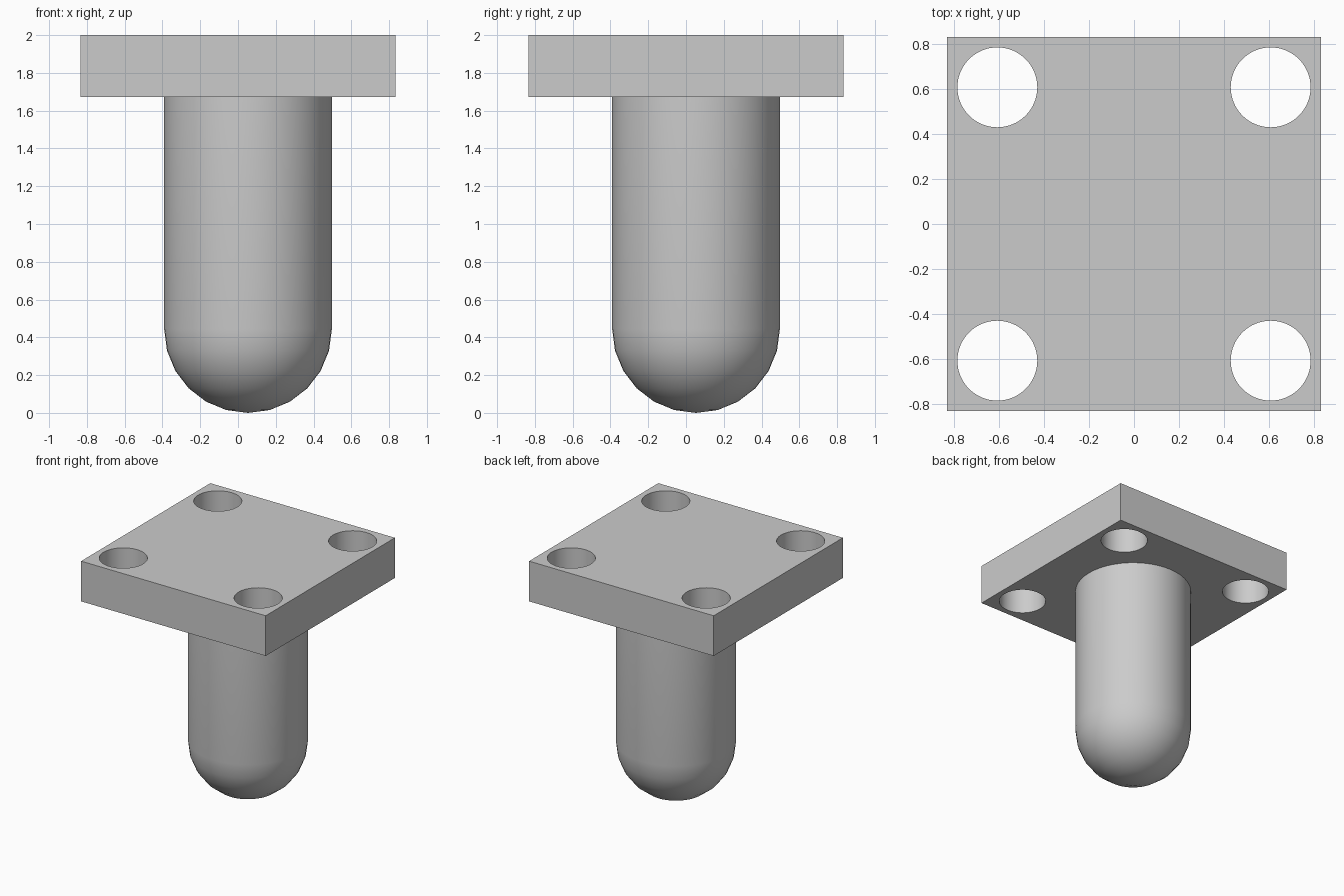
import bpy, bmesh, math
from mathutils import Matrix, Vector

cube = bpy.data.objects.get("Cube")
if cube:
    bpy.data.objects.remove(cube, do_unlink=True)

TOP, PLATE_BOTTOM, HALF = 2.0, 1.672, 0.833
HOLE_POS, HOLE_R = 0.609, 0.178
PIN_R, PIN_OFFSET = 0.444, 0.053

grey = bpy.data.materials.new("plain grey")
grey.use_nodes = True
color = (0.6, 0.6, 0.6, 1)
grey.diffuse_color = color
grey.node_tree.nodes["Principled BSDF"].inputs["Base Color"].default_value = color


def make_object(name, bm):
    bmesh.ops.recalc_face_normals(bm, faces=bm.faces)
    mesh = bpy.data.meshes.new(name)
    bm.to_mesh(mesh)
    bm.free()
    mesh.materials.append(grey)
    obj = bpy.data.objects.new(name, mesh)
    bpy.context.collection.objects.link(obj)
    return obj


def activate(obj):
    bpy.ops.object.select_all(action='DESELECT')
    obj.select_set(True)
    bpy.context.view_layer.objects.active = obj


# Square mounting plate
height = TOP - PLATE_BOTTOM
middle = (TOP + PLATE_BOTTOM) / 2
bm = bmesh.new()
bmesh.ops.create_cube(bm, size=1, matrix=Matrix.Translation((0, 0, middle))
                      @ Matrix.Diagonal((2 * HALF, 2 * HALF, height, 1)))
plate = make_object("mounting_plate", bm)

# Four corner bolt holes, cut right through
bm = bmesh.new()
for sx in (-1, 1):
    for sy in (-1, 1):
        bmesh.ops.create_cone(
            bm, cap_ends=True, segments=64, radius1=HOLE_R, radius2=HOLE_R,
            depth=2 * height,
            matrix=Matrix.Translation((sx * HOLE_POS, sy * HOLE_POS, middle)))
cutter = make_object("hole_cutter", bm)
cutter.hide_render = True
cut = plate.modifiers.new("bolt holes", 'BOOLEAN')
cut.operation = 'DIFFERENCE'
cut.solver = 'EXACT'
cut.object = cutter
activate(plate)
bpy.ops.object.modifier_apply(modifier=cut.name)
bpy.data.objects.remove(cutter, do_unlink=True)
bpy.ops.object.shade_smooth_by_angle(angle=math.radians(30))

# Round-nosed pin, slightly off centre: profile spun about its axis
axis = Vector((PIN_OFFSET, PIN_OFFSET, 0))
bm = bmesh.new()
profile = [(PIN_R, PLATE_BOTTOM + 0.01)]
for i in range(7):
    a = math.radians(15 * i)
    profile.append((PIN_R * math.cos(a), PIN_R * (1 - math.sin(a))))
verts = [bm.verts.new(axis + Vector((r, 0, z))) for r, z in profile]
edges = [bm.edges.new(pair) for pair in zip(verts, verts[1:])]
bmesh.ops.spin(bm, geom=verts + edges, cent=axis, axis=(0, 0, 1),
               angle=2 * math.pi, steps=48, use_merge=True)
bmesh.ops.remove_doubles(bm, verts=bm.verts, dist=0.0005)
pin = make_object("round_nosed_pin", bm)
activate(pin)
bpy.ops.object.shade_smooth_by_angle(angle=math.radians(30))
